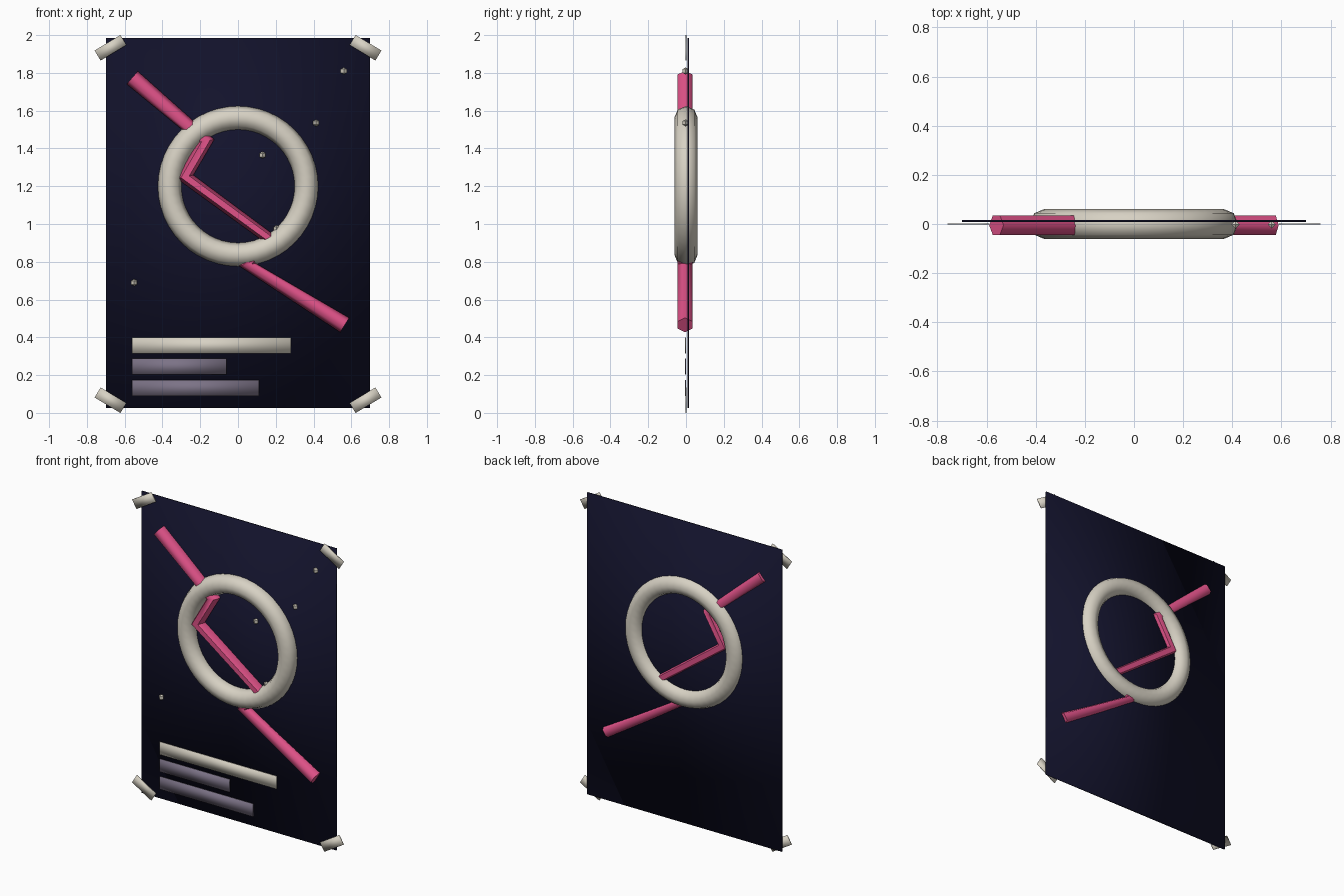
import bpy, bmesh
from math import radians, pi, cos, sin
from mathutils import Vector

cube = bpy.data.objects.get("Cube")
if cube:
    bpy.data.objects.remove(cube, do_unlink=True)


def material(name, rgb):
    m = bpy.data.materials.new(name)
    m.use_nodes = True
    m.diffuse_color = (*rgb, 1)
    m.node_tree.nodes["Principled BSDF"].inputs["Base Color"].default_value = (*rgb, 1)
    return m


NAVY = material("navy", (0.006, 0.006, 0.024))
CREAM = material("cream", (0.68, 0.64, 0.55))
PINK = material("pink", (0.75, 0.085, 0.25))
GREY = material("lilac grey", (0.20, 0.17, 0.24))


def finish(name, mat):
    ob = bpy.context.object
    ob.name = name
    ob.data.materials.append(mat)
    return ob


def panel(name, x, y, z, width, height, mat, thick=0.006, angle=0):
    """Thin upright card with softly shaded edges."""
    bpy.ops.mesh.primitive_cube_add(size=1, location=(x, y, z), rotation=(0, radians(angle), 0))
    ob = finish(name, mat)
    ob.scale = (width, thick, height)
    bpy.ops.object.transform_apply(location=False, rotation=False, scale=True)
    bpy.ops.object.shade_smooth()


# Backing sheet
panel("poster_sheet", 0, 0.012, 1.005, 1.4, 1.96, NAVY, thick=0.008)

# Tape strips on the corners
for sx, side in ((-1, "right"), (1, "left")):
    for sz, level in ((-1, "lower"), (1, "upper")):
        panel(f"tape_{level}_{side}", sx * 0.675, 0, 1 + sz * 0.933, 0.16, 0.062,
              CREAM, angle=sx * sz * 31)

# Caption bars, sharing the same starting edge
for name, width, z, mat in (("title_bar", 0.84, 0.357, CREAM),
                            ("short_bar", 0.50, 0.246, GREY),
                            ("long_bar", 0.67, 0.132, GREY)):
    panel(name, -0.56 + width / 2, -0.002, z, width, 0.083, mat)

# Ring
bpy.ops.mesh.primitive_torus_add(major_radius=0.362, minor_radius=0.062, major_segments=48,
                                 minor_segments=8, location=(0, 0, 1.2), rotation=(pi / 2, 0, 0))
finish("ring", CREAM)
bpy.ops.object.shade_smooth()

# Small stars
for i, (x, z) in enumerate(((0.56, 1.81), (0.413, 1.535), (0.13, 1.365),
                            (0.205, 0.975), (-0.55, 0.69))):
    bpy.ops.mesh.primitive_uv_sphere_add(segments=4, ring_count=2, radius=0.019,
                                         location=(x, -0.002, z))
    finish(f"star_{i + 1}", CREAM)

# Zigzag bolt: a six-sided tube swept along a bent path
path = [Vector((x, -0.005, z)) for x, z in ((-0.56, 1.775), (-0.17, 1.44), (-0.28, 1.25),
                                           (0.17, 0.92), (0.05, 0.785), (0.565, 0.465))]
bm = bmesh.new()
rings = []
for i, p in enumerate(path):
    before = (p - path[i - 1]).normalized() if i else Vector()
    after = (path[i + 1] - p).normalized() if i < len(path) - 1 else Vector()
    across = (before + after).normalized().cross(Vector((0, 1, 0)))
    rings.append([bm.verts.new(p + 0.045 * (cos(k * pi / 3) * across
                                            + sin(k * pi / 3) * Vector((0, 1, 0))))
                  for k in range(6)])
for a, b in zip(rings, rings[1:]):
    for k in range(6):
        n = (k + 1) % 6
        bm.faces.new((a[k], a[n], b[n], b[k]))
bm.faces.new(rings[0])
bm.faces.new(rings[-1])
bmesh.ops.recalc_face_normals(bm, faces=bm.faces)
mesh = bpy.data.meshes.new("bolt")
bm.to_mesh(mesh)
bm.free()
bolt = bpy.data.objects.new("bolt", mesh)
bpy.context.collection.objects.link(bolt)
bpy.ops.object.select_all(action="DESELECT")
bolt.select_set(True)
bpy.context.view_layer.objects.active = bolt
finish("bolt", PINK)
bpy.ops.object.shade_smooth_by_angle(angle=radians(65))
